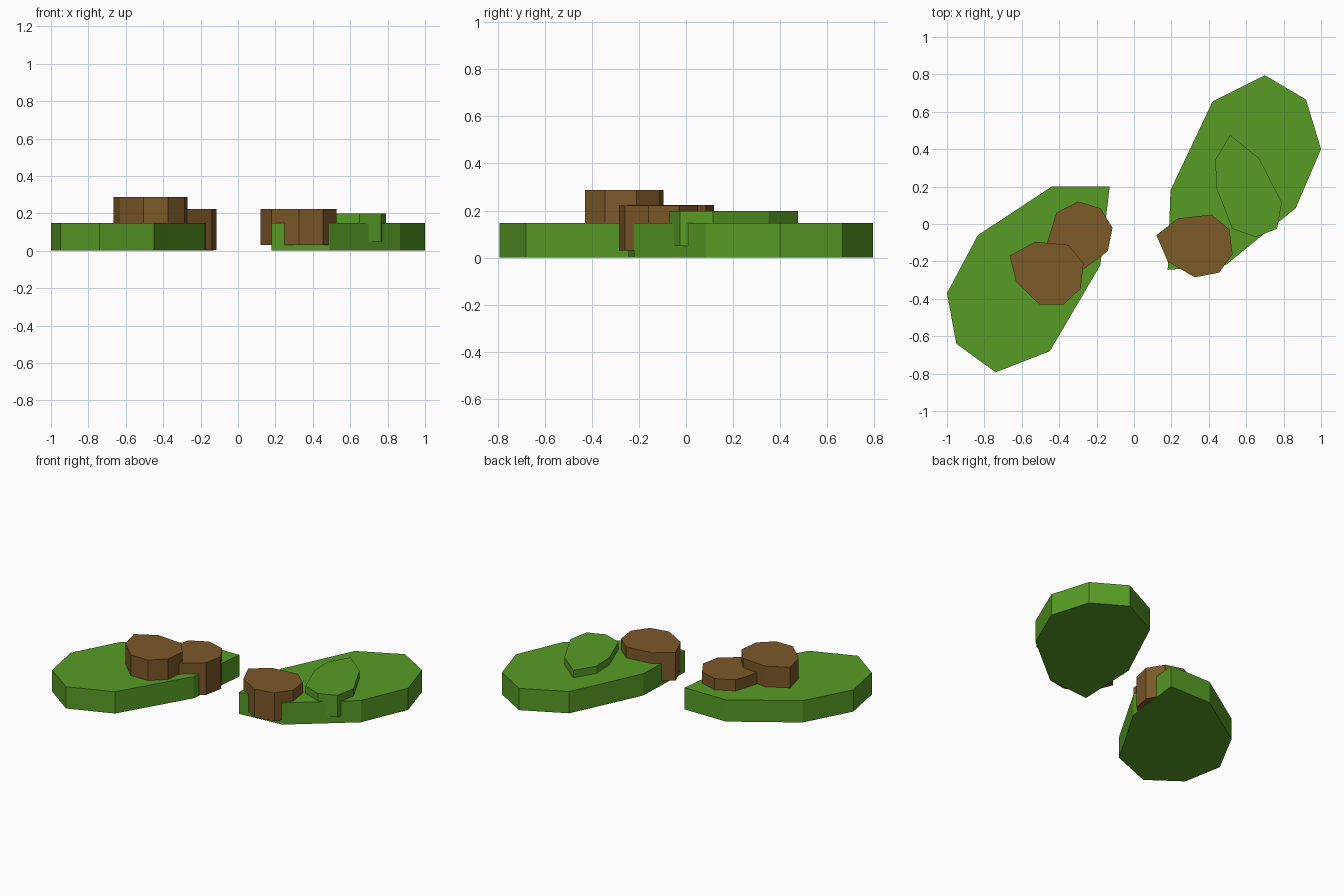
import bpy
import bmesh


def material(name, color):
    m = bpy.data.materials.new(name)
    m.diffuse_color = color
    return m


GREEN = material("leaf_green", (0.095, 0.33, 0.018, 1))
BROWN = material("earth_brown", (0.2, 0.1, 0.022, 1))


def slab(name, outline, z0, z1, mat):
    """Extrude a flat outline into a closed, flat-shaded slab."""
    bm = bmesh.new()
    face = bm.faces.new([bm.verts.new((x, y, z0)) for x, y in outline])
    top = bmesh.ops.extrude_face_region(bm, geom=[face], use_keep_orig=True)["geom"]
    for v in top:
        if isinstance(v, bmesh.types.BMVert):
            v.co.z = z1
    bmesh.ops.recalc_face_normals(bm, faces=bm.faces)
    mesh = bpy.data.meshes.new(name)
    bm.to_mesh(mesh)
    bm.free()
    mesh.materials.append(mat)
    ob = bpy.data.objects.new(name, mesh)
    bpy.context.collection.objects.link(ob)
    return ob


# Large green ground patches
slab("left_patch", [(-0.44, 0.2), (-0.835, -0.06), (-1, -0.37), (-0.95, -0.64),
                    (-0.74, -0.793), (-0.45, -0.68), (-0.18, -0.22), (-0.13, 0.2)],
     0, 0.148, GREEN)
slab("right_patch", [(0.7, 0.795), (0.42, 0.655), (0.195, 0.18), (0.18, -0.245),
                     (0.49, -0.22), (0.865, 0.085), (1, 0.4), (0.92, 0.665)],
     0, 0.148, GREEN)

# Small raised green patch
slab("raised_patch", [(0.515, 0.475), (0.435, 0.345), (0.44, 0.195), (0.525, -0.025),
                      (0.65, -0.07), (0.765, -0.025), (0.79, 0.115), (0.67, 0.35)],
     0.05, 0.198, GREEN)

# Brown mounds
slab("left_low_mound", [(-0.3, 0.12), (-0.415, 0.06), (-0.465, -0.1), (-0.4, -0.22),
                        (-0.28, -0.25), (-0.14, -0.145), (-0.115, -0.02), (-0.18, 0.085)],
     0.005, 0.224, BROWN)
slab("left_high_mound", [(-0.53, -0.095), (-0.665, -0.17), (-0.63, -0.31), (-0.505, -0.43),
                         (-0.375, -0.43), (-0.285, -0.345), (-0.27, -0.21), (-0.35, -0.112)],
     0.08, 0.288, BROWN)
slab("right_mound", [(0.415, 0.05), (0.235, 0.03), (0.12, -0.06), (0.18, -0.2),
                     (0.325, -0.285), (0.455, -0.26), (0.527, -0.16), (0.51, -0.03)],
     0.03, 0.222, BROWN)
